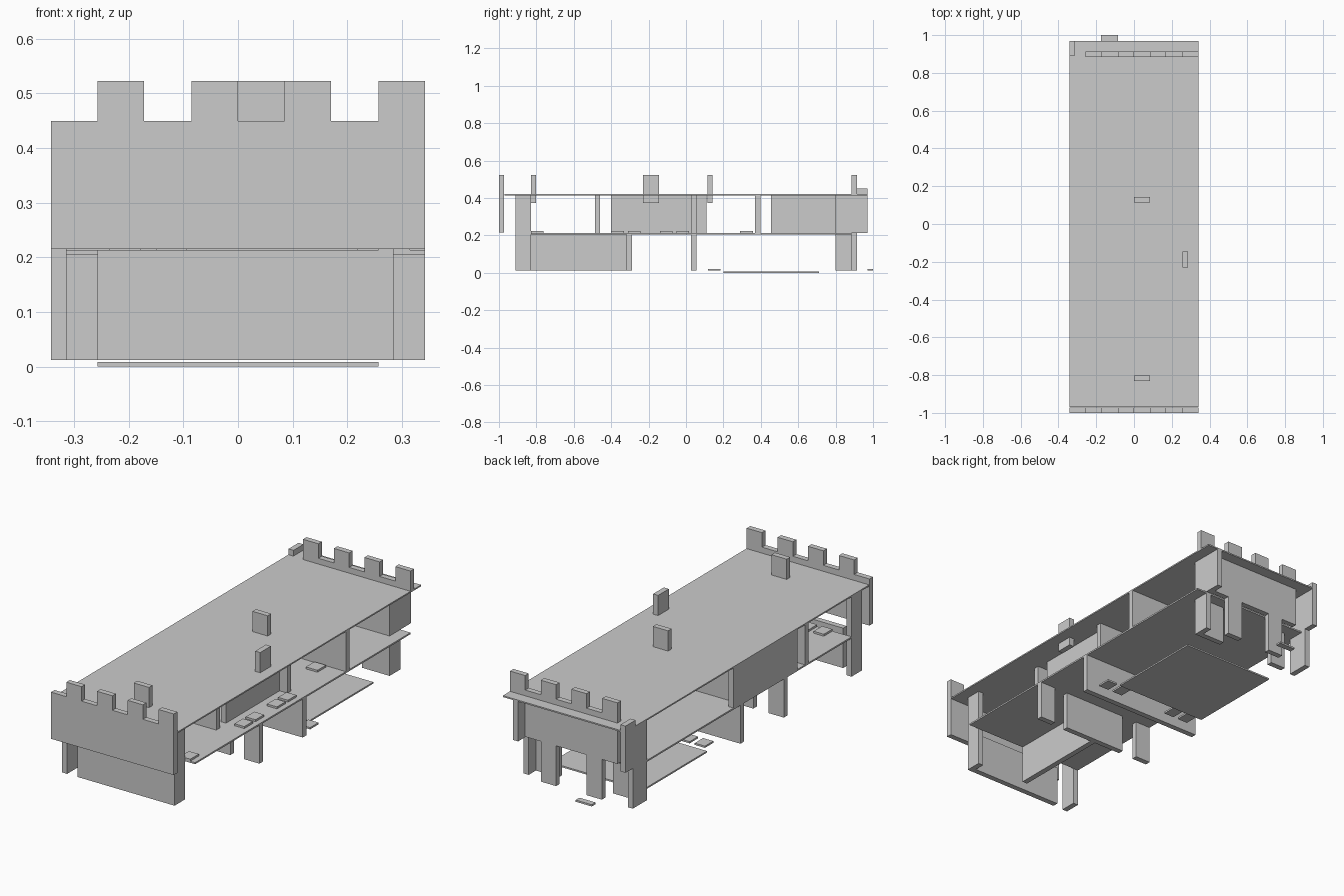
import bpy, bmesh

grey = bpy.data.materials.new("plain_grey")
grey.diffuse_color = (0.6, 0.6, 0.6, 1)
T = 0.028  # sheet thickness


def finish(name, bm):
    bmesh.ops.recalc_face_normals(bm, faces=bm.faces)
    me = bpy.data.meshes.new(name)
    bm.to_mesh(me)
    bm.free()
    me.materials.append(grey)
    ob = bpy.data.objects.new(name, me)
    bpy.context.collection.objects.link(ob)
    return ob


def extrude_profile(name, pts, offset):
    """Solid sheet from an outline of 3D points, thickened by offset."""
    bm = bmesh.new()
    face = bm.faces.new([bm.verts.new(p) for p in pts])
    out = bmesh.ops.extrude_face_region(bm, geom=[face])
    moved = [v for v in out["geom"] if isinstance(v, bmesh.types.BMVert)]
    bmesh.ops.translate(bm, verts=moved, vec=offset)
    return finish(name, bm)


def box(name, x0, x1, y0, y1, z0, z1):
    pts = [(x0, y0, z0), (x1, y0, z0), (x1, y1, z0), (x0, y1, z0)]
    return extrude_profile(name, pts, (0, 0, z1 - z0))


def battlement(left, foot=None):
    """Outline points of the crenellated top, right to left."""
    pts = []
    for x0, x1 in ((0.257, 0.342), (0.085, 0.17), (-0.085, 0.0), (-0.257, -0.172)):
        pts += [(x1, 0.45), (x1, 0.523), (x0, 0.523), (x0, 0.45)]
    pts = pts[1:]
    if left < -0.3:
        pts.append((left, 0.45))
    else:
        pts.pop()
    return pts


# Decks and base plate
box("upper_deck", -0.342, 0.342, -0.97, 0.97, 0.414, 0.421)
box("lower_deck", -0.342, 0.342, -0.83, 0.885, 0.205, 0.213)
box("base_plate", -0.257, 0.257, 0.20, 0.71, 0.0, 0.008)

# Front gable with battlements
front = [(-0.342, 0.215), (0.342, 0.215)] + battlement(-0.342)
extrude_profile("front_battlement", [(x, -1.0, z) for x, z in front], (0, T, 0))

# Rear wall: battlements above, two gate legs below
rear = [(-0.257, 0.215), (-0.17, 0.215), (-0.17, 0.012), (-0.085, 0.012),
        (-0.085, 0.215), (0.085, 0.215), (0.085, 0.012), (0.17, 0.012),
        (0.17, 0.215), (0.257, 0.215), (0.257, 0.421), (0.342, 0.421)] + battlement(-0.257)
extrude_profile("rear_battlement", [(x, 0.885, z) for x, z in rear], (0, T, 0))

# Front lower wall and its legs
box("front_lower_wall", -0.257, 0.257, -0.912, -0.884, 0.012, 0.213)
box("front_left_leg", -0.342, -0.314, -0.912, -0.83, 0.012, 0.415)
box("front_right_leg", 0.257, 0.285, -0.912, -0.83, 0.012, 0.415)

# Lower storey walls
box("lower_spine_wall", -0.02, 0.008, -0.83, -0.318, 0.012, 0.205)
box("lower_cross_wall", -0.172, 0.18, -0.318, -0.29, 0.012, 0.205)
for side in (-1, 1):
    a, b = sorted((side * 0.257, side * 0.342))
    box("middle_leg", a, b, -0.318, -0.29, 0.012, 0.205)
box("lower_middle_wall", -0.342, 0.342, 0.027, 0.055, 0.012, 0.205)

# Upper storey walls
box("upper_front_cross_wall", -0.342, 0.22, -0.487, -0.459, 0.213, 0.414)
box("upper_left_side_wall", -0.342, -0.314, -0.40, 0.11, 0.213, 0.414)
box("upper_right_inner_wall", 0.185, 0.213, -0.40, 0.027, 0.213, 0.414)
box("upper_middle_cross_wall", -0.314, 0.257, 0.027, 0.055, 0.213, 0.414)
box("upper_rear_cross_wall", 0.0, 0.342, 0.37, 0.398, 0.213, 0.414)
box("upper_rear_spine_wall", -0.028, 0.0, 0.455, 0.80, 0.213, 0.414)

# Rear tower sides
left = [(0.80, 0.012), (0.912, 0.012), (0.912, 0.215), (0.97, 0.215),
        (0.97, 0.45), (0.89, 0.45), (0.89, 0.421), (0.80, 0.421)]
extrude_profile("rear_left_side", [(-0.342, y, z) for y, z in left], (T, 0, 0))
right = [(0.80, 0.012), (0.885, 0.012), (0.885, 0.213), (0.97, 0.213),
         (0.97, 0.414), (0.80, 0.414)]
extrude_profile("rear_right_side", [(0.257, y, z) for y, z in right], (T, 0, 0))

# Inner rear wall with legs
inner = [(-0.257, 0.012), (-0.172, 0.012), (-0.172, 0.205), (0.13, 0.205),
         (0.13, 0.012), (0.257, 0.012), (0.257, 0.414), (-0.257, 0.414)]
extrude_profile("rear_inner_wall", [(x, 0.80, z) for x, z in inner], (0, T, 0))

# Blocks standing through the upper deck
box("deck_block_front", 0.0, 0.085, -0.83, -0.802, 0.372, 0.523)
box("deck_block_back", 0.0, 0.085, 0.115, 0.143, 0.372, 0.523)
box("deck_block_side", 0.257, 0.285, -0.23, -0.145, 0.372, 0.523)

# Small loose floor tiles
for y in (-0.83, -0.40, -0.31, -0.14, -0.052):
    box("floor_tile", 0.26, 0.315, y, y + 0.068, 0.213, 0.223)
for x in (-0.235, -0.15):
    box("floor_tile", x, x + 0.057, -0.83, -0.762, 0.213, 0.223)
box("floor_tile", 0.175, 0.24, 0.29, 0.358, 0.213, 0.223)
for x in (-0.235, -0.15, 0.177, 0.262):
    box("ground_tile", x, x + 0.057, 0.118, 0.185, 0.012, 0.021)
box("gate_step", -0.175, -0.085, 0.97, 1.0, 0.012, 0.021)
